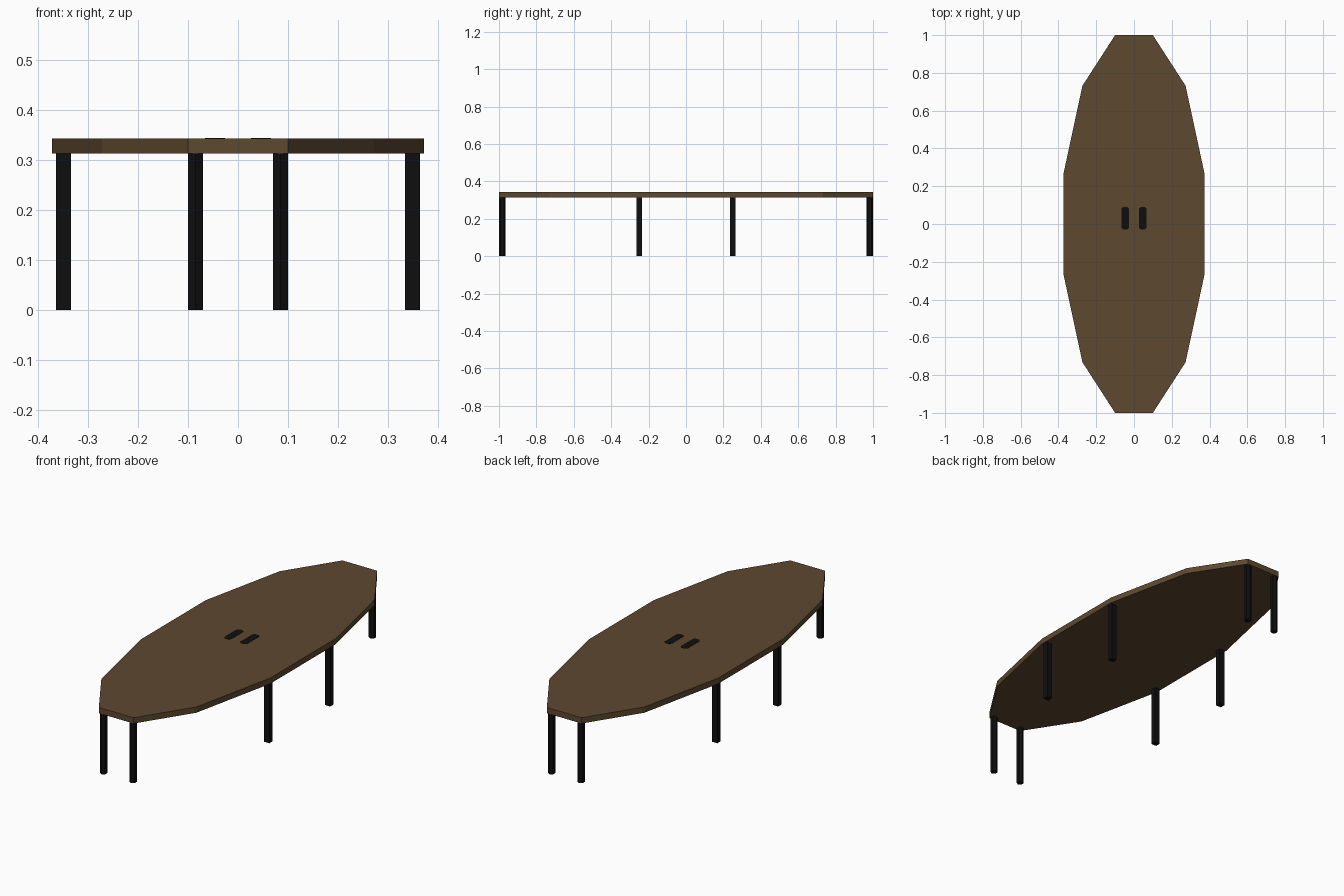
import bpy, bmesh, math
from math import sin, cos, pi

cube = bpy.data.objects.get("Cube")
if cube:
    bpy.data.objects.remove(cube, do_unlink=True)


def material(name, rgb):
    mat = bpy.data.materials.new(name)
    mat.use_nodes = True
    mat.diffuse_color = (*rgb, 1)
    bsdf = mat.node_tree.nodes["Principled BSDF"]
    bsdf.inputs["Base Color"].default_value = (*rgb, 1)
    bsdf.inputs["Roughness"].default_value = 0.8
    return mat


wood = material("brown wood", (0.11, 0.065, 0.028))
black = material("matte black", (0.0045, 0.0045, 0.0045))


def prism(name, outline, low, high, mat):
    """Extrude a flat outline from low to high."""
    bm = bmesh.new()
    base = bm.faces.new([bm.verts.new((x, y, low)) for x, y in outline])
    up = bmesh.ops.extrude_face_region(bm, geom=[base])["geom"]
    verts = [g for g in up if isinstance(g, bmesh.types.BMVert)]
    bmesh.ops.translate(bm, verts=verts, vec=(0, 0, high - low))
    bmesh.ops.recalc_face_normals(bm, faces=bm.faces)
    mesh = bpy.data.meshes.new(name)
    bm.to_mesh(mesh)
    bm.free()
    mesh.materials.append(mat)
    obj = bpy.data.objects.new(name, mesh)
    bpy.context.collection.objects.link(obj)
    return obj


def polygon(sides, width, depth, x=0, y=0, turn=0.0):
    """Regular polygon stretched to fill width by depth."""
    pts = [(cos(turn + 2 * pi * i / sides), sin(turn + 2 * pi * i / sides))
           for i in range(sides)]
    mx = max(p[0] for p in pts)
    my = max(p[1] for p in pts)
    return [(x + px / mx * width / 2, y + py / my * depth / 2) for px, py in pts]


TOP_LOW, TOP_HIGH = 0.313, 0.343

# Twelve-sided oval top
prism("table_top", polygon(12, 0.746, 2.0, turn=pi / 12), TOP_LOW, TOP_HIGH, wood)

# Legs: a pair at each end and a pair along each side
for sx, side in ((1, "left"), (-1, "right")):
    for sy, end in ((-1, "front"), (1, "back")):
        prism(f"{end}_{side}_end_leg",
              polygon(6, 0.03, 0.036, sx * 0.085, sy * 0.982, pi / 6),
              0, TOP_LOW, black)
        prism(f"{end}_{side}_side_leg",
              polygon(4, 0.03, 0.028, sx * 0.35, sy * 0.25, pi / 4),
              0, TOP_LOW, black)

    # Dark slot inlay near the middle of the top
    cx, cy = sx * 0.046, 0.031
    corners = [(0.01, 0.06), (0.02, 0.05), (0.02, -0.05), (0.01, -0.06)]
    outline = corners + [(-x, y) for x, y in reversed(corners)]
    prism(f"{side}_inlay", [(cx + x, cy + y) for x, y in outline],
          TOP_HIGH - 0.004, TOP_HIGH + 0.001, black)
